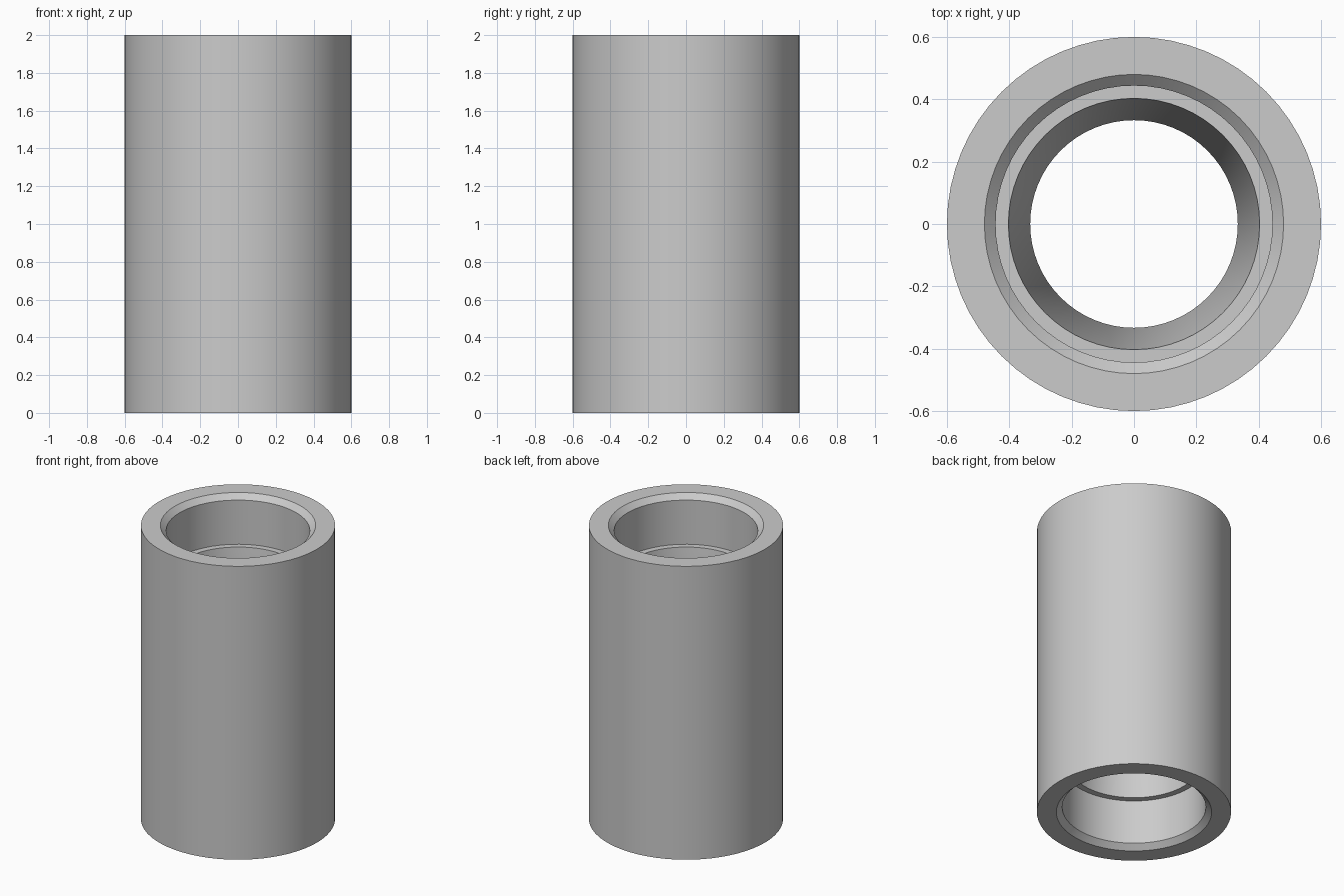
import bpy
import bmesh
import math

cube = bpy.data.objects.get("Cube")
if cube:
    bpy.data.objects.remove(cube, do_unlink=True)

HEIGHT = 2.0
SEGMENTS = 64

# Grey metal
steel = bpy.data.materials.new("grey_steel")
steel.use_nodes = True
colour = (0.6, 0.6, 0.6, 1)
steel.diffuse_color = colour
steel.node_tree.nodes["Principled BSDF"].inputs["Base Color"].default_value = colour

# Upper half section: outer wall, rim, chamfer, counterbore, ledge, waist
upper = [(0.6, HEIGHT), (0.48, HEIGHT), (0.444, 1.965), (0.444, 1.664), (0.403, 1.664)]
waist = [(0.333, HEIGHT / 2)]
lower = [(r, HEIGHT - z) for r, z in reversed(upper)]
section = upper + waist + lower

# Revolve the closed section into a sleeve
bm = bmesh.new()
verts = [bm.verts.new((r, 0, z)) for r, z in section]
edges = [bm.edges.new((a, b)) for a, b in zip(verts, verts[1:] + verts[:1])]
bmesh.ops.spin(bm, geom=verts + edges, cent=(0, 0, 0), axis=(0, 0, 1),
               angle=math.tau, steps=SEGMENTS, use_merge=True)
bmesh.ops.remove_doubles(bm, verts=bm.verts[:], dist=0.0001)
bmesh.ops.recalc_face_normals(bm, faces=bm.faces[:])

mesh = bpy.data.meshes.new("coupling_sleeve")
bm.to_mesh(mesh)
bm.free()
mesh.materials.append(steel)
sleeve = bpy.data.objects.new("coupling_sleeve", mesh)
bpy.context.collection.objects.link(sleeve)

# Smooth walls with crisp rims
bpy.context.view_layer.objects.active = sleeve
sleeve.select_set(True)
bpy.ops.object.shade_smooth_by_angle(angle=math.radians(30))
